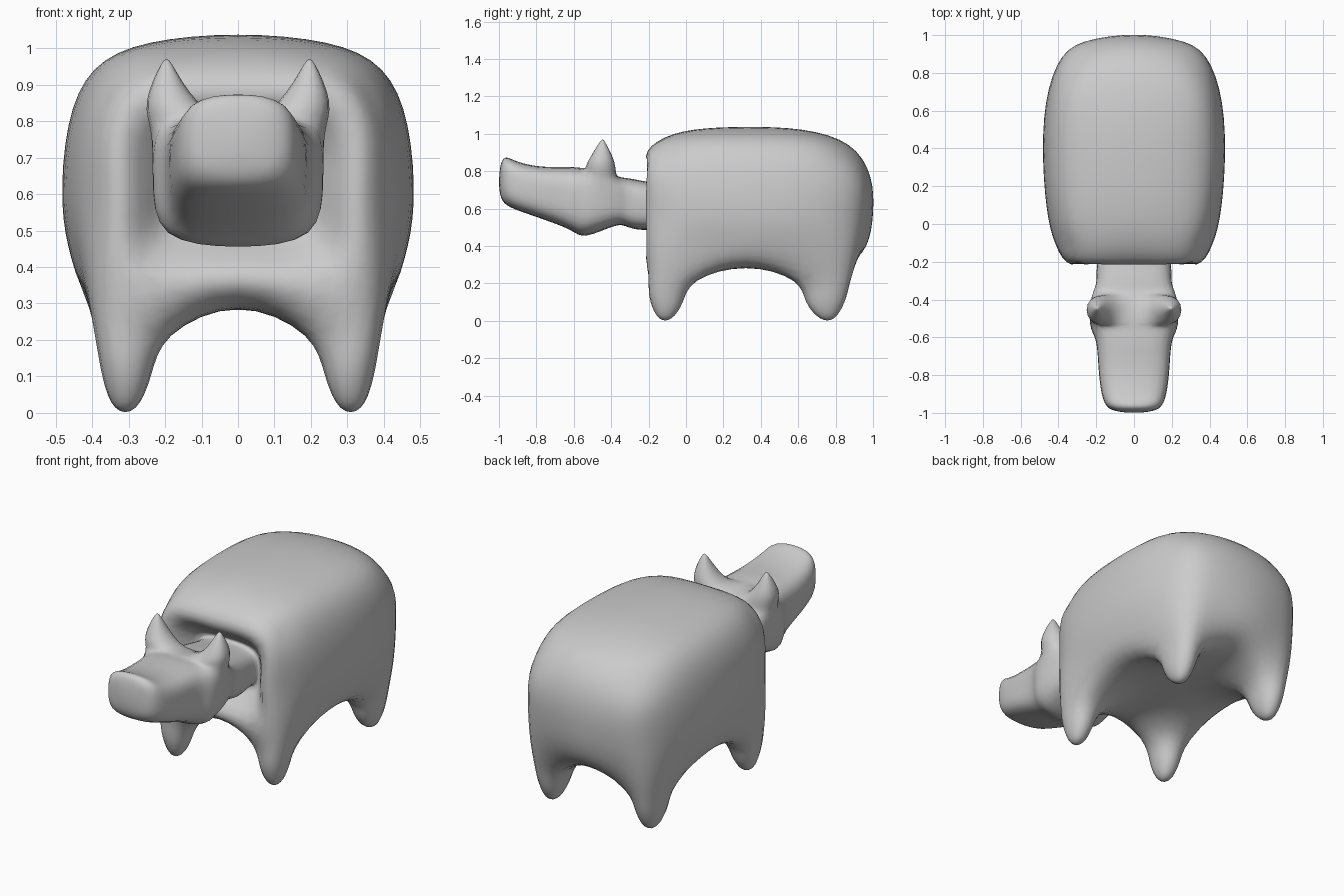
import bpy, bmesh
from mathutils import Vector

cube = bpy.data.objects.get("Cube")
if cube:
    bpy.data.objects.remove(cube, do_unlink=True)

bm = bmesh.new()          # +x half first, mirrored later


def vert(x, y, z):
    return bm.verts.new((x, y, z))


def face(*vs):
    bm.faces.new(vs)


def body_ring(w, cxf, cxr, x1, yf, yr, cyf, cyr, zf, zc, zs, zr):
    """Half outline of the body at one level, front centre round to rear centre."""
    zf1, zr1 = zf - (zf - zc) * 0.25, zr - (zr - zc) * 0.25
    return [vert(*p) for p in (
        (0, yf, zf), (x1, yf, zf1), (cxf, cyf, zc),
        (w * 0.945, 0.03, zs - 0.012), (w, 0.32, zs), (w * 0.97, 0.64, zs - 0.012),
        (cxr, cyr, zc), (0.22, yr - 0.027, zr1), (0, yr, zr))]


def sheet(ring, inner, skip=()):
    """Close a ring with a 2 x 4 grid; returns the grid rows."""
    rows = [[ring[0], ring[1], ring[2]]]
    for n, (a, b) in enumerate(inner):
        rows.append([vert(*a), vert(*b), ring[3 + n]])
    rows.append([ring[8], ring[7], ring[6]])
    for j in range(4):
        for i in range(2):
            if (i, j) not in skip:
                face(rows[j][i], rows[j][i + 1], rows[j + 1][i + 1], rows[j + 1][i])
    return rows


def spike(quad, steps):
    """Grow a tapering limb from a quad through (x0, x1, y0, y1, z) steps."""
    for x0, x1, y0, y1, z in steps:
        new = [vert(x0, y0, z), vert(x1, y0, z), vert(x1, y1, z), vert(x0, y1, z)]
        for n in range(4):
            m = (n + 1) % 4
            face(quad[n], quad[m], new[m], new[n])
        quad = new
    face(*quad)


# Body walls
bottom = [vert(*p) for p in (
    (0, -0.135, 0.30), (0.215, -0.17, 0.22), (0.368, -0.175, 0.20),
    (0.378, 0.025, 0.225), (0.385, 0.32, 0.305), (0.378, 0.615, 0.225),
    (0.36, 0.85, 0.21), (0.21, 0.845, 0.22), (0, 0.84, 0.30))]
levels = [
    bottom,
    body_ring(0.455, 0.395, 0.375, 0.27, -0.208, 0.965, -0.15, 0.87, 0.39, 0.37, 0.42, 0.40),
    body_ring(0.48, 0.398, 0.378, 0.30, -0.212, 1.0, -0.14, 0.885, 0.60, 0.58, 0.58, 0.58),
    body_ring(0.463, 0.39, 0.37, 0.28, -0.208, 0.985, -0.135, 0.87, 0.845, 0.77, 0.79, 0.77),
    body_ring(0.392, 0.345, 0.33, 0.24, -0.145, 0.87, -0.095, 0.79, 0.962, 0.895, 0.942, 0.94)]
for k in range(4):
    lo, hi = levels[k], levels[k + 1]
    for n in range(8):
        if n == 0 and k in (1, 2):      # opening for the neck
            continue
        face(lo[n], lo[n + 1], hi[n + 1], hi[n])

# Back and belly
sheet(levels[4], [((0, 0.04, 1.022), (0.24, 0.04, 1.0)),
                  ((0, 0.32, 1.037), (0.24, 0.32, 1.015)),
                  ((0, 0.62, 1.022), (0.24, 0.62, 1.0))])
belly = sheet(bottom, [((0, 0.04, 0.285), (0.205, 0.03, 0.225)),
                       ((0, 0.32, 0.28), (0.20, 0.32, 0.283)),
                       ((0, 0.61, 0.285), (0.205, 0.61, 0.225))], skip=((1, 0), (1, 3)))

# Legs
for j, ring_y, foot_y in ((0, (-0.166, -0.04), (-0.138, -0.082)),
                          (3, (0.67, 0.82), (0.722, 0.785))):
    quad = [belly[j][1], belly[j][2], belly[j + 1][2], belly[j + 1][1]]
    spike(quad, [(0.257, 0.354, *ring_y, 0.10), (0.285, 0.332, *foot_y, 0.02)])

# Neck sunk into the chest, then head and snout: y, half width, low z, high z, top corner
head = [
    (-0.085, 0.195, 0.49, 0.74, 0.83), (-0.20, 0.195, 0.487, 0.742, 0.83),
    (-0.31, 0.198, 0.502, 0.762, 0.87), (-0.385, 0.22, 0.507, 0.785, 0.96),
    (-0.53, 0.232, 0.457, 0.818, 0.92), (-0.62, 0.2, 0.487, 0.822, 0.86),
    (-0.76, 0.187, 0.542, 0.824, 0.85), (-0.89, 0.172, 0.588, 0.848, 0.82),
    (-0.958, 0.147, 0.62, 0.872, 0.81), (-0.988, 0.102, 0.66, 0.842, 0.80)]
prev = [levels[1][0], levels[1][1], levels[2][1], levels[3][1], levels[3][0]]
for n, (y, w, zb, zt, c) in enumerate(head):
    d = 0.1 * (zt - zb)
    ring = [vert(0, y, zb), vert(0.83 * w, y, zb + d), vert(w, y, (zb + zt) / 2),
            vert(c * w, y, zt - d), vert(0, y, zt)]
    for i in range(4):
        if n == 4 and i == 3:           # ear grows here
            spike([ring[4], ring[3], prev[3], prev[4]],
                  [(0.13, 0.232, -0.505, -0.402, 0.855),
                   (0.182, 0.209, -0.46, -0.435, 0.947)])
        else:
            face(prev[i], prev[i + 1], ring[i + 1], ring[i])
    prev = ring
nose = vert(0, -1.0, 0.74)
face(prev[0], prev[1], prev[2], nose)
face(nose, prev[2], prev[3], prev[4])

# Mirror to the other side
for v in [v for v in bm.verts if not v.link_faces]:
    bm.verts.remove(v)
bmesh.ops.mirror(bm, geom=bm.verts[:] + bm.edges[:] + bm.faces[:], axis='X', merge_dist=0.0005)
bmesh.ops.recalc_face_normals(bm, faces=bm.faces[:])

# Push the cage out so the subdivided surface passes near the chosen points
target = {v: v.co.copy() for v in bm.verts}
for _ in range(5):
    move = {}
    for v in bm.verts:
        n = len(v.link_edges)
        near = sum((e.other_vert(v).co for e in v.link_edges), Vector())
        far = sum((l.link_loop_next.link_loop_next.vert.co for l in v.link_loops), Vector())
        move[v] = target[v] - (v.co * n * n + near * 4 + far) / (n * (n + 5))
    for v, d in move.items():
        v.co += d

mesh = bpy.data.meshes.new("animal_body")
bm.to_mesh(mesh)
bm.free()
body = bpy.data.objects.new("animal_body", mesh)
bpy.context.scene.collection.objects.link(body)
sub = body.modifiers.new("smooth", 'SUBSURF')
sub.levels = sub.render_levels = 2
for p in mesh.polygons:
    p.use_smooth = True

# Colour
grey = bpy.data.materials.new("plain_grey")
grey.use_nodes = True
grey.diffuse_color = (0.6, 0.6, 0.6, 1)
grey.node_tree.nodes["Principled BSDF"].inputs["Base Color"].default_value = (0.6, 0.6, 0.6, 1)
mesh.materials.append(grey)
